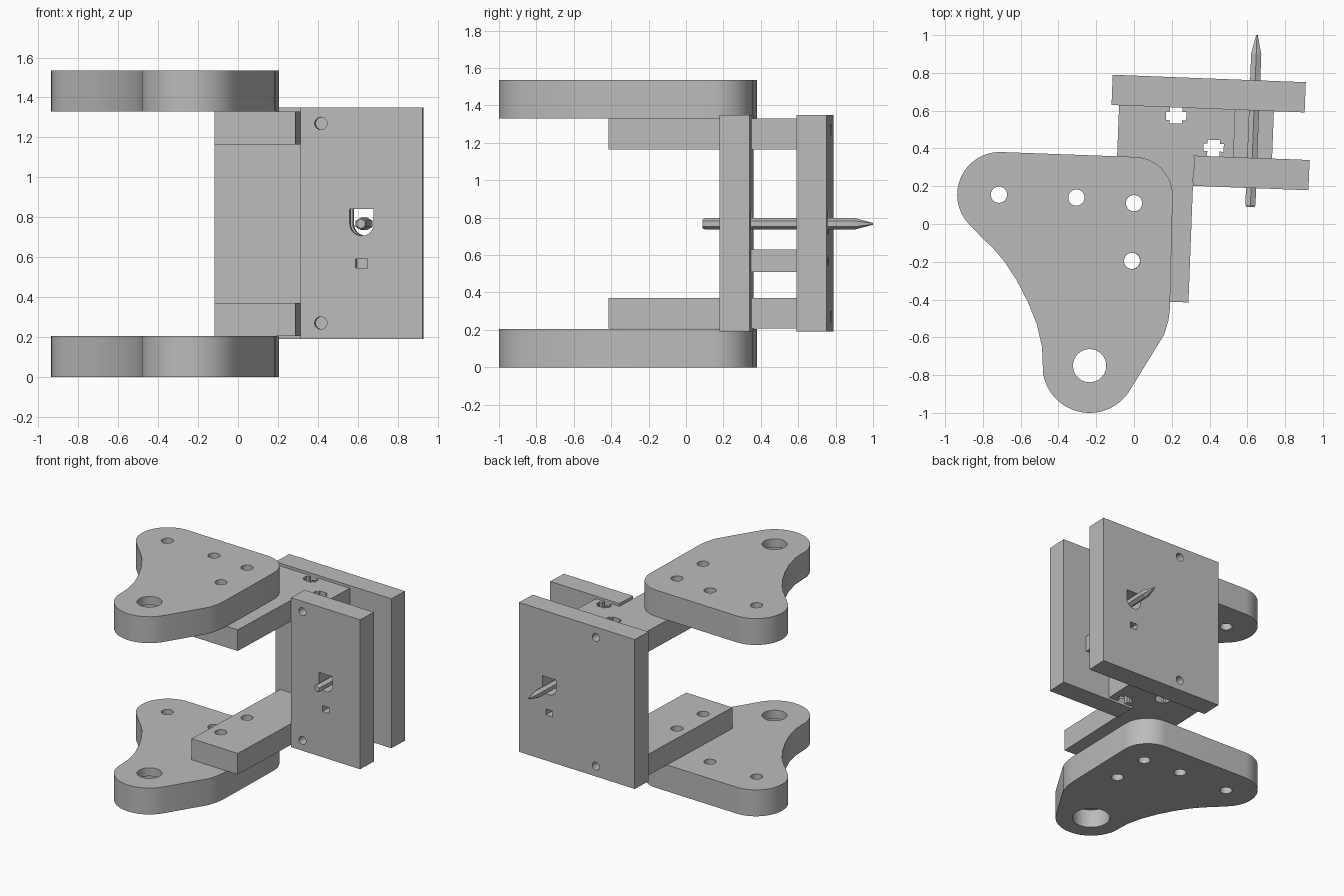
import bpy, bmesh, math
from mathutils import Matrix

cube = bpy.data.objects.get("Cube")
if cube:
    bpy.data.objects.remove(cube, do_unlink=True)

grey = bpy.data.materials.new("plain grey")
grey.use_nodes = True
grey.diffuse_color = (0.5, 0.5, 0.5, 1)
grey.node_tree.nodes["Principled BSDF"].inputs["Base Color"].default_value = (0.5, 0.5, 0.5, 1)

TILT = Matrix.Rotation(math.radians(-2.2), 4, 'Z')
FLAT = Matrix.Identity(4)


def arc(cx, cy, r, a0, a1, n=16):
    """Points on an arc, angles in degrees."""
    angles = [math.radians(a0 + (a1 - a0) * i / n) for i in range(n + 1)]
    return [(cx + r * math.cos(a), cy + r * math.sin(a)) for a in angles]


def disc(cx, cy, r, n=32):
    return arc(cx, cy, r, 0, 360, n)[:-1]


def rect(x0, x1, y0, y1):
    return [(x0, y0), (x1, y0), (x1, y1), (x0, y1)]


def loft(name, rings, axis='z', frame=TILT):
    """Closed solid through rings of (points, height) along z or y."""
    bm = bmesh.new()
    loops = []
    for pts, h in rings:
        loops.append([bm.verts.new(frame @ Matrix.Translation(
            (u, v, h) if axis == 'z' else (u, h, v)).translation) for u, v in pts])
    for a, b in zip(loops, loops[1:]):
        for i in range(len(a)):
            j = (i + 1) % len(a)
            bm.faces.new((a[i], a[j], b[j], b[i]))
    bm.faces.new(loops[0][::-1])
    bm.faces.new(loops[-1])
    bmesh.ops.recalc_face_normals(bm, faces=bm.faces)
    mesh = bpy.data.meshes.new(name)
    bm.to_mesh(mesh)
    bm.free()
    mesh.materials.append(grey)
    ob = bpy.data.objects.new(name, mesh)
    bpy.context.collection.objects.link(ob)
    return ob


def prism(name, pts, lo, hi, axis='z', frame=TILT):
    return loft(name, [(pts, lo), (pts, hi)], axis, frame)


def cut(ob, cutters):
    """Subtract the cutters, bake the result and delete them."""
    for c in cutters:
        c.hide_render = True
        m = ob.modifiers.new("hole", 'BOOLEAN')
        m.operation, m.solver, m.object = 'DIFFERENCE', 'EXACT', c
    deps = bpy.context.evaluated_depsgraph_get()
    mesh = bpy.data.meshes.new_from_object(ob.evaluated_get(deps))
    ob.modifiers.clear()
    ob.data = mesh
    for c in cutters:
        bpy.data.objects.remove(c, do_unlink=True)


def smooth(ob):
    bpy.ops.object.select_all(action='DESELECT')
    ob.select_set(True)
    bpy.context.view_layer.objects.active = ob
    bpy.ops.object.shade_smooth_by_angle(angle=math.radians(25))


# Rounded three-lobed arm plates with bolt holes and a bearing seat
outline = (arc(-0.235, -0.75, 0.25, 330, 190, 24)
           + [(-0.487, -0.65), (-0.515, -0.53), (-0.563, -0.41), (-0.62, -0.3),
              (-0.685, -0.2), (-0.745, -0.13), (-0.807, -0.07)]
           + arc(-0.71, 0.155, 0.226, 228, 88, 24)
           + arc(0.0, 0.15, 0.205, 88, -1, 16)
           + [(0.19, -0.45), (0.182, -0.51), (0.16, -0.585)])
bolts = [(-0.715, 0.155), (-0.305, 0.14), (0.0, 0.11), (-0.01, -0.195)]
for name, z in (("lower_arm_plate", 0.0), ("upper_arm_plate", 1.33)):
    plate = prism(name, outline, z, z + 0.205, frame=FLAT)
    holes = [prism("cutter", disc(x, y, 0.043), z - 0.1, z + 0.3, frame=FLAT) for x, y in bolts]
    holes.append(prism("cutter", disc(-0.235, -0.75, 0.088), z - 0.1, z + 0.3, frame=FLAT))
    holes.append(prism("cutter", disc(-0.235, -0.75, 0.132), z - 0.1, z + 0.14, frame=FLAT))
    cut(plate, holes)
    smooth(plate)

# L-shaped brackets with bolt holes and cross-shaped nut slots
bracket = [(-0.103, -0.404), (0.304, -0.404), (0.304, 0.374),
           (0.513, 0.374), (0.513, 0.625), (-0.103, 0.625)]
for name, z in (("lower_bracket", 0.206), ("upper_bracket", 1.165)):
    ob = prism(name, bracket, z, z + 0.164)
    lo, hi = z - 0.1, z + 0.3
    cut(ob, [prism("cutter", disc(-0.004, y, 0.043), lo, hi) for y in (0.11, -0.195)]
        + [prism("cutter", rect(*r), lo, hi) for r in (
            (0.148, 0.255, 0.557, 0.603), (0.168, 0.234, 0.54, 0.64),
            (0.352, 0.459, 0.4, 0.441), (0.373, 0.438, 0.36, 0.461))])
    smooth(ob)

# Upright guide plates: screw holes, peg hole and arched spindle opening
SPINDLE_X, SPINDLE_Z = 0.612, 0.767
arch = arc(SPINDLE_X, SPINDLE_Z, 0.06, 180, 360) + [(0.672, 0.84), (0.552, 0.84)]
for name, x0, x1, y0, screw_x in (("front_guide_plate", 0.305, 0.916, 0.214, 0.407),
                                  ("back_guide_plate", -0.143, 0.88, 0.625, 0.201)):
    ob = prism(name, rect(x0, x1, y0, y0 + 0.16), 0.19, 1.35)
    shapes = [disc(screw_x, 0.27, 0.031), disc(screw_x, 1.27, 0.031),
              rect(0.582, 0.642, 0.545, 0.59), arch]
    cut(ob, [prism("cutter", s, y0 - 0.1, y0 + 0.26, 'y') for s in shapes])
    smooth(ob)

# Spacer block joining the guide plates
prism("spacer_block", rect(0.513, 0.717, 0.374, 0.625), 0.51, 0.63)

# Six-sided pointed spindle
loft("spindle", [(arc(SPINDLE_X, SPINDLE_Z, r, 30, 390, 6)[:-1], y) for y, r in (
    (0.113, 0.024), (0.125, 0.031), (0.925, 0.031), (1.024, 0.005))], 'y')
